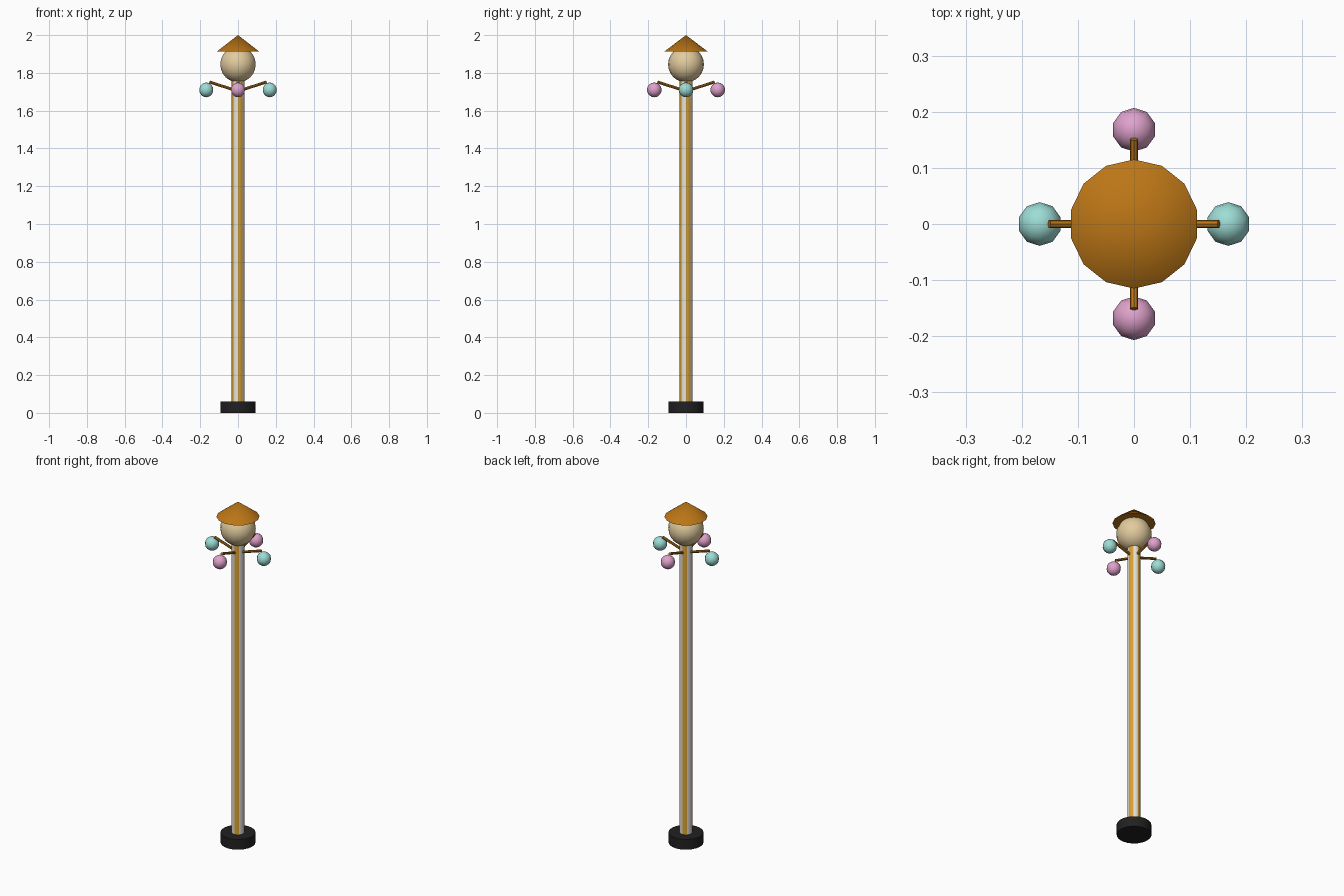
import bpy
from math import radians, cos, sin, pi
from mathutils import Vector

cube = bpy.data.objects.get("Cube")
if cube:
    bpy.data.objects.remove(cube, do_unlink=True)


def make_material(name, rgb):
    mat = bpy.data.materials.new(name)
    mat.use_nodes = True
    colour = (*rgb, 1)
    mat.diffuse_color = colour
    mat.node_tree.nodes["Principled BSDF"].inputs["Base Color"].default_value = colour
    return mat


black = make_material("black", (0.015, 0.015, 0.015))
white = make_material("off white", (0.80, 0.77, 0.72))
gold = make_material("gold", (0.70, 0.36, 0.03))
bronze = make_material("bronze", (0.50, 0.18, 0.008))
cream = make_material("cream", (0.76, 0.60, 0.34))
pink = make_material("pink", (0.74, 0.36, 0.60))
aqua = make_material("aqua", (0.34, 0.72, 0.67))


def finish(name, *mats):
    obj = bpy.context.object
    obj.name = name
    for mat in mats:
        obj.data.materials.append(mat)
    bpy.ops.object.shade_smooth_by_angle(angle=radians(40))
    return obj


def cone(name, mat, r1, r2, z1, z2, sides):
    bpy.ops.mesh.primitive_cone_add(vertices=sides, radius1=r1, radius2=r2,
                                    depth=z2 - z1, location=(0, 0, (z1 + z2) / 2))
    return finish(name, mat)


def ball(name, mat, radius, centre, segments, rings):
    bpy.ops.mesh.primitive_uv_sphere_add(segments=segments, ring_count=rings,
                                         radius=radius, location=centre)
    return finish(name, mat)


def rod(name, mat, start, end, radius):
    start, end = Vector(start), Vector(end)
    axis = end - start
    bpy.ops.mesh.primitive_cylinder_add(vertices=8, radius=radius, depth=axis.length,
                                        location=(start + end) / 2)
    bpy.context.object.rotation_euler = axis.to_track_quat('Z', 'Y').to_euler()
    return finish(name, mat)


# Foot
cone("base", black, 0.093, 0.093, 0, 0.06, 20)

# Pole with eight alternating vertical stripes
pole = cone("pole", white, 0.0345, 0.0345, 0.06, 1.77, 16)
pole.data.materials.append(gold)
for face in pole.data.polygons:
    if abs(face.normal.z) < 0.5:
        turn = Vector((1, 0)).angle_signed(face.normal.xy)
        eighth = int(((-turn) % (2 * pi)) / (pi / 4))
        face.material_index = 1 - eighth % 2

# Lamp globe and its hat
ball("globe", cream, 0.095, (0, 0, 1.845), 18, 12)
cone("hat", bronze, 0.115, 0, 1.913, 2.0, 14)

# Four arms, each with a small hanging ball
sides = [("left", aqua), ("back", pink), ("right", aqua), ("front", pink)]
for i, (side, mat) in enumerate(sides):
    x, y = cos(i * pi / 2), sin(i * pi / 2)
    rod(side + "_arm", bronze, (0.015 * x, 0.015 * y, 1.708),
        (0.151 * x, 0.151 * y, 1.752), 0.0075)
    ball(side + "_ball", mat, 0.039, (0.168 * x, 0.168 * y, 1.71), 10, 8)
